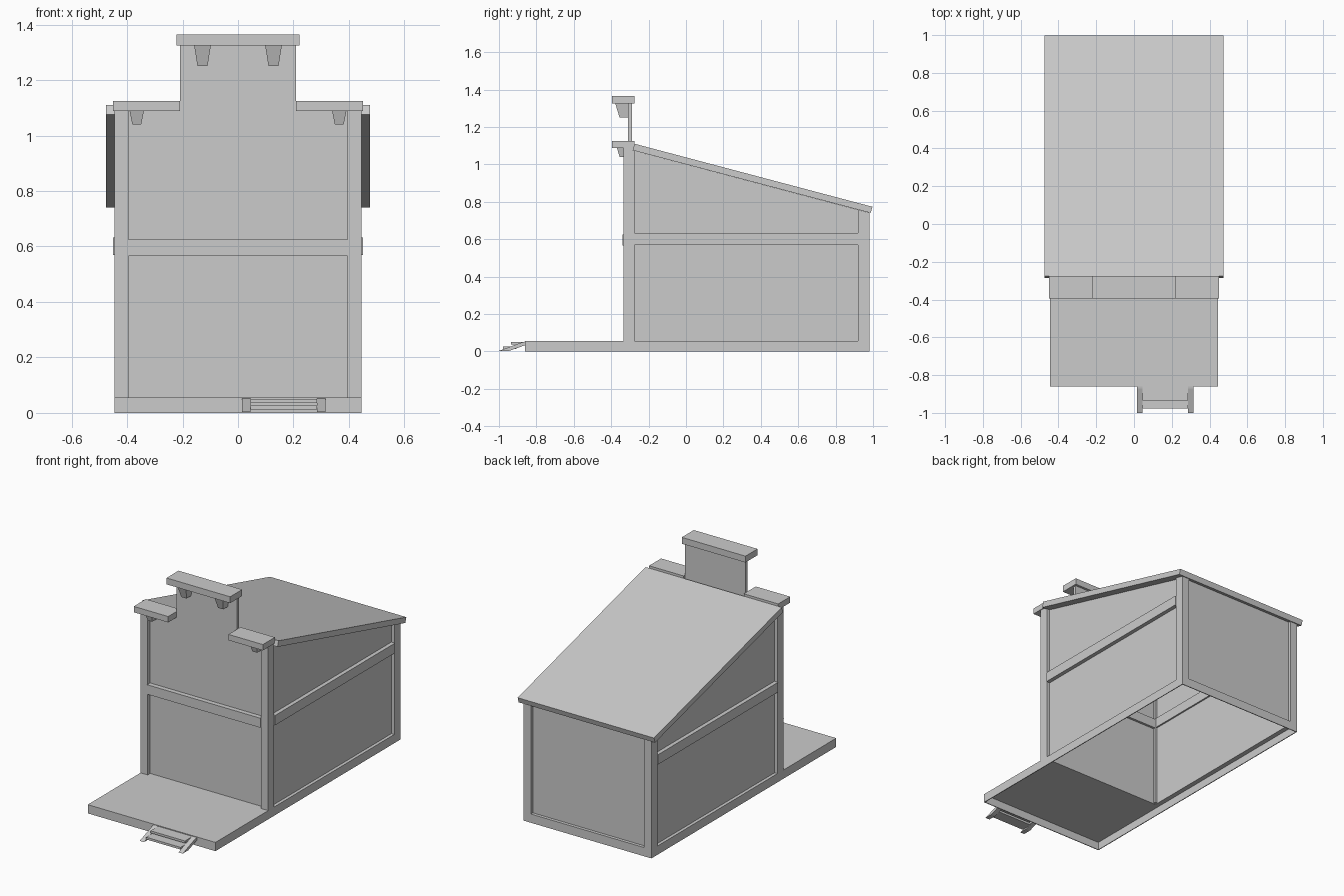
import bpy
import bmesh
from mathutils import Vector

cube = bpy.data.objects.get("Cube")
if cube:
    bpy.data.objects.remove(cube, do_unlink=True)

GREY = (0.6, 0.6, 0.6, 1.0)
mat = bpy.data.materials.new("plain_grey")
mat.use_nodes = True
mat.diffuse_color = GREY
mat.node_tree.nodes["Principled BSDF"].inputs["Base Color"].default_value = GREY


def finish(name, bm):
    bmesh.ops.recalc_face_normals(bm, faces=bm.faces)
    mesh = bpy.data.meshes.new(name)
    bm.to_mesh(mesh)
    bm.free()
    mesh.materials.append(mat)
    obj = bpy.data.objects.new(name, mesh)
    bpy.context.collection.objects.link(obj)
    return obj


def prism(name, profile, start, end, axis="x"):
    """Extrude a (y, z) profile along x, or an (x, z) profile along y."""
    bm = bmesh.new()
    if axis == "x":
        points, step = [(start, a, b) for a, b in profile], (end - start, 0, 0)
    else:
        points, step = [(a, start, b) for a, b in profile], (0, end - start, 0)
    face = bm.faces.new([bm.verts.new(p) for p in points])
    new = bmesh.ops.extrude_face_region(bm, geom=[face])["geom"]
    verts = [v for v in new if isinstance(v, bmesh.types.BMVert)]
    bmesh.ops.translate(bm, verts=verts, vec=step)
    return finish(name, bm)


def box(name, x, y, z):
    outline = [(y[0], z[0]), (y[1], z[0]), (y[1], z[1]), (y[0], z[1])]
    return prism(name, outline, x[0], x[1])


def corbel(name, x, half_top, half_bottom, reach_top, reach_bottom, low, high):
    """Bracket that tapers downward, with its back on the front wall."""
    bm = bmesh.new()
    rings = []
    for z, half, reach in ((low, half_bottom, reach_bottom), (high, half_top, reach_top)):
        rings.append([bm.verts.new((x + s * half, y, z))
                      for s, y in ((-1, reach), (1, reach), (1, WALL_Y), (-1, WALL_Y))])
    lower, upper = rings
    bm.faces.new(lower)
    bm.faces.new(upper)
    for i in range(4):
        j = (i + 1) % 4
        bm.faces.new((lower[i], lower[j], upper[j], upper[i]))
    return finish(name, bm)


def under_roof(y):
    return 1.075 - (y + 0.285) * 0.264


HALF = 0.445            # half width of the house
FRONT, BACK = -0.335, 0.98
PORCH = -0.86
BASE = 0.055            # floor height
WALL_Y = -0.31
RIM = 0.005

# Hollow base: rim boards, porch deck and the ledges under the walls
box("base_front_rim", (-HALF, HALF), (PORCH, PORCH + RIM), (0, BASE))
box("base_back_rim", (-HALF, HALF), (BACK - RIM, BACK), (0, BASE))
inner = HALF - RIM
box("porch_deck", (-inner, inner), (PORCH + RIM, -0.29), (BASE - RIM, BASE))
box("back_ledge", (-inner, inner), (0.94, BACK - RIM), (BASE - RIM, BASE))

# Facade wall with its raised middle
prism("front_wall", [(-0.42, BASE), (0.42, BASE), (0.42, 1.09), (0.21, 1.09),
                     (0.21, 1.325), (-0.21, 1.325), (-0.21, 1.09), (-0.42, 1.09)],
      WALL_Y, -0.29, axis="y")
box("front_beam", (-0.395, 0.395), (-0.34, -0.275), (0.565, 0.625))
box("back_wall", (-0.42, 0.42), (0.94, 0.96), (BASE, under_roof(0.96)))

# Facade caps and middle corbels
box("upper_cap", (-0.222, 0.222), (-0.395, -0.275), (1.325, 1.365))

# Parts repeated on both sides
for side, s in (("left", 1), ("right", -1)):
    box(side + "_base_rim", (s * inner, s * HALF), (PORCH + RIM, BACK - RIM), (0, BASE))
    box(side + "_ledge", (s * 0.41, s * inner), (-0.29, 0.94), (BASE - RIM, BASE))
    prism(side + "_wall", [(-0.29, BASE), (0.94, BASE), (0.94, under_roof(0.94)),
                           (-0.29, under_roof(-0.29))], s * 0.41, s * 0.425)
    box(side + "_beam", (s * 0.4, s * 0.45), (-0.275, 0.92), (0.57, 0.632))
    box(side + "_front_post", (s * 0.395, s * HALF), (FRONT, -0.275), (BASE, 1.09))
    prism(side + "_back_post", [(0.92, BASE), (BACK, BASE), (BACK, under_roof(BACK)),
                                (0.92, under_roof(0.92))], s * 0.395, s * HALF)
    box(side + "_lower_cap", (s * 0.21, s * 0.45), (-0.395, -0.275), (1.088, 1.125))
    corbel(side + "_upper_corbel", s * 0.128, 0.03, 0.018, -0.378, -0.355, 1.25, 1.325)
    corbel(side + "_lower_corbel", s * 0.365, 0.026, 0.016, -0.37, -0.355, 1.04, 1.09)

# Sloping roof slab
prism("roof", [(-0.285, 1.075), (0.987, 0.74), (0.997, 0.773), (-0.275, 1.11)], -0.475, 0.475)

# Porch steps
for side, x in (("left", 0.285), ("right", 0.015)):
    prism(side + "_stringer", [(-1.0, 0.003), (-0.945, 0.003), (PORCH, 0.033), (PORCH, 0.052),
                               (-0.872, 0.05)], x, x + 0.03)
box("upper_step", (0.045, 0.285), (-0.935, PORCH), (0.036, 0.05))
box("lower_step", (0.045, 0.285), (-0.978, -0.905), (0.012, 0.026))
